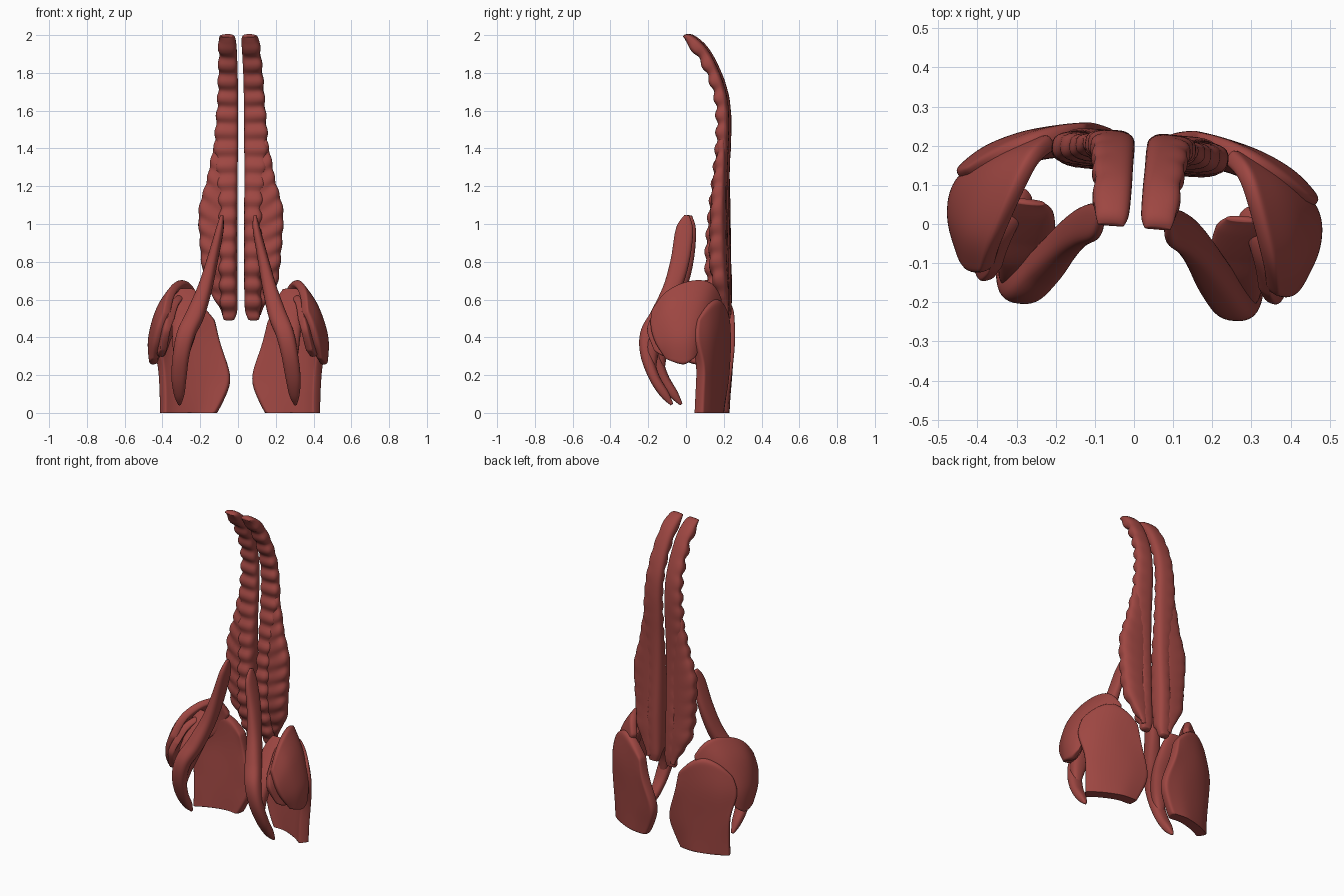
import bpy, math
from mathutils import Vector, Matrix

mat = bpy.data.materials.new("muscle_red")
mat.diffuse_color = (0.34, 0.062, 0.054, 1)
PLACE = Matrix.Translation((0.001, 0, 0)) @ Matrix.Rotation(-0.08, 4, 'Z')


def catmull(pts, t):
    """Smooth interpolation through tuples, t in 0..1"""
    n = len(pts) - 1
    i = min(int(t * n), n - 1)
    f = t * n - i
    a, b, c, d = (pts[min(max(i + k, 0), n)] for k in (-1, 0, 1, 2))
    return [0.5 * (2 * q + (r - p) * f + (2 * p - 5 * q + 4 * r - s) * f * f
                   + (3 * q - p - 3 * r + s) * f ** 3) for p, q, r, s in zip(a, b, c, d)]


def finish(name, verts, faces, mods=()):
    """Make right and left copies, each set at the body's slight turn"""
    for side, sx in (("right", 1), ("left", -1)):
        me = bpy.data.meshes.new(name)
        fs = faces if sx == 1 else [f[::-1] for f in faces]
        me.from_pydata([(v[0] * sx, v[1], v[2]) for v in verts], [], fs)
        ob = bpy.data.objects.new(f"{name}_{side}", me)
        bpy.context.collection.objects.link(ob)
        for kind, props in mods:
            m = ob.modifiers.new(kind.lower(), kind)
            for k, val in props.items():
                setattr(m, k, val)
        if mods:
            dg = bpy.context.evaluated_depsgraph_get()
            ob.data = bpy.data.meshes.new_from_object(ob.evaluated_get(dg))
            ob.modifiers.clear()
        ob.data.transform(PLACE)
        for v in ob.data.vertices:          # flat cut at the floor
            v.co.z = max(v.co.z, 0)
        ob.data.materials.clear()
        ob.data.materials.append(mat)
        ob.data.shade_smooth()


def tube(name, st, steps=60, ring=28, rib=0.0, pitch=0.09, slant=0.0, box=0.8):
    """Belly along stations (x, y, z, half width, half depth), optionally ribbed"""
    verts, faces = [], []
    for i in range(steps + 1):
        t = i / steps
        x, y, z, w, d = catmull(st, t)
        e = 1e-3
        p0, p1 = (Vector(catmull(st, min(max(q, 0), 1))[:3]) for q in (t - e, t + e))
        tan = (p1 - p0).normalized()
        ax = Vector((1, 0, 0))
        ax = (ax - tan * ax.dot(tan)).normalized()
        ay = ax.cross(tan).normalized()
        if ay.y > 0:
            ay = -ay                        # ay points to the front
        for k in range(ring):
            a = 2 * math.pi * k / ring
            c, s = math.cos(a), math.sin(a)
            c = math.copysign(abs(c) ** box, c)
            s = math.copysign(abs(s) ** box, s)
            zz = z + slant * c * w
            groove = (0.5 + 0.5 * math.cos(2 * math.pi * zz / pitch)) ** 1.3
            front = max(0, s) * 0.9 + max(0, c) * 0.6 * (1 if s > -0.5 else 0.5)
            r = rib * groove * min(front, 1)
            verts.append(Vector((x, y, z)) + ax * c * max(w - r, 0.003)
                         + ay * s * max(d - r, 0.003))
    for i in range(steps):
        for k in range(ring):
            a, b = i * ring + k, i * ring + (k + 1) % ring
            faces.append((a, b, b + ring, a + ring))
    faces.append(tuple(range(ring))[::-1])
    faces.append(tuple(range(steps * ring, (steps + 1) * ring)))
    finish(name, verts, faces)


def sheet(name, rows, thick, n=12):
    """Curved muscle plate through rows of points, thickened and rounded"""
    verts, faces = [], []
    for i in range(n + 1):
        row = [catmull([r[c] for r in rows], i / n) for c in range(len(rows[0]))]
        verts += [catmull(row, j / n) for j in range(n + 1)]
    for i in range(n):
        for j in range(n):
            a = i * (n + 1) + j
            faces.append((a, a + 1, a + n + 2, a + n + 1))
    finish(name, verts, faces, (("SOLIDIFY", dict(thickness=thick, offset=0)),
                                ("SUBSURF", dict(levels=2, render_levels=2))))


# Inner back column, hooked forward at the top and ribbed
tube("spinal_column_muscle", [
    (.063, -.008, 1.993, .036, .010), (.063, .02, 1.975, .047, .030), (.064, .085, 1.91, .050, .036),
    (.068, .145, 1.80, .053, .036), (.071, .185, 1.68, .056, .036), (.076, .198, 1.56, .060, .036),
    (.080, .196, 1.43, .064, .036), (.078, .186, 1.28, .060, .040), (.070, .174, 1.10, .052, .050),
    (.068, .168, .93, .050, .060), (.068, .168, .77, .050, .066), (.066, .182, .63, .048, .054),
    (.065, .198, .54, .044, .038), (.065, .21, .495, .028, .020)],
    steps=170, rib=0.014, box=.7)

# Outer lumbar sheet beside the column
tube("lumbar_side_muscle", [
    (.095, .198, 1.50, .030, .015), (.105, .194, 1.36, .054, .028), (.116, .186, 1.22, .070, .036),
    (.136, .182, 1.07, .090, .042), (.136, .180, .93, .086, .046), (.130, .180, .80, .082, .048),
    (.122, .192, .70, .074, .042), (.100, .207, .60, .040, .028), (.090, .225, .52, .014, .010)],
    steps=120, rib=0.009, slant=-0.5, box=.7)

# Hip flexor strap from the lumbar spine down to the thigh
tube("hip_flexor", [
    (.088, .012, 1.045, .008, .014), (.098, .0, .97, .020, .046), (.135, -.02, .81, .029, .050),
    (.172, -.06, .66, .038, .048), (.218, -.125, .52, .048, .046), (.262, -.18, .42, .048, .042),
    (.288, -.185, .31, .044, .034), (.303, -.145, .19, .040, .028), (.306, -.09, .10, .028, .024),
    (.308, -.05, .045, .008, .008)])

# Leaf-shaped muscle lining the pelvis, merging into the flexor
tube("inner_pelvis_muscle", [
    (.275, .035, .655, .042, .008), (.277, .01, .61, .068, .022), (.274, -.045, .53, .074, .034),
    (.277, -.11, .44, .066, .040), (.288, -.155, .33, .046, .036), (.296, -.155, .21, .018, .016)])

# Large seat muscle with a flat cut base
sheet("large_seat_muscle", [
    [(.14, .215, .49), (.20, .208, .56), (.28, .178, .605), (.36, .130, .57), (.42, .085, .49)],
    [(.11, .222, .36), (.20, .208, .40), (.30, .183, .42), (.39, .137, .41), (.45, .075, .39)],
    [(.055, .205, .19), (.17, .202, .21), (.28, .178, .23), (.37, .142, .24), (.425, .105, .25)],
    [(.09, .188, .07), (.19, .190, .08), (.28, .170, .09), (.36, .138, .09), (.415, .10, .10)],
    [(.145, .178, -.03), (.22, .182, -.03), (.29, .162, -.03), (.36, .130, -.03), (.415, .095, -.03)]],
    .062)

# Fan-shaped outer hip muscle
sheet("outer_hip_muscle", [
    [(.365, -.15, .53), (.345, -.07, .64), (.305, .05, .695), (.265, .15, .685), (.22, .195, .60)],
    [(.40, -.15, .44), (.412, -.06, .54), (.392, .05, .57), (.352, .13, .56), (.29, .175, .47)],
    [(.42, -.12, .36), (.452, -.04, .39), (.455, .03, .40), (.435, .08, .40), (.40, .105, .37)],
    [(.43, -.06, .29), (.446, -.03, .27), (.45, .02, .255), (.445, .05, .27), (.43, .075, .30)]],
    .045)

# Smaller hip muscle underneath the fan
sheet("deep_hip_muscle", [
    [(.345, -.15, .50), (.325, -.07, .59), (.295, .01, .62), (.272, .06, .57)],
    [(.365, -.175, .43), (.38, -.09, .47), (.37, -.01, .48), (.34, .04, .46)],
    [(.385, -.13, .33), (.405, -.09, .30), (.405, -.03, .30), (.40, .0, .33)]],
    .04)
